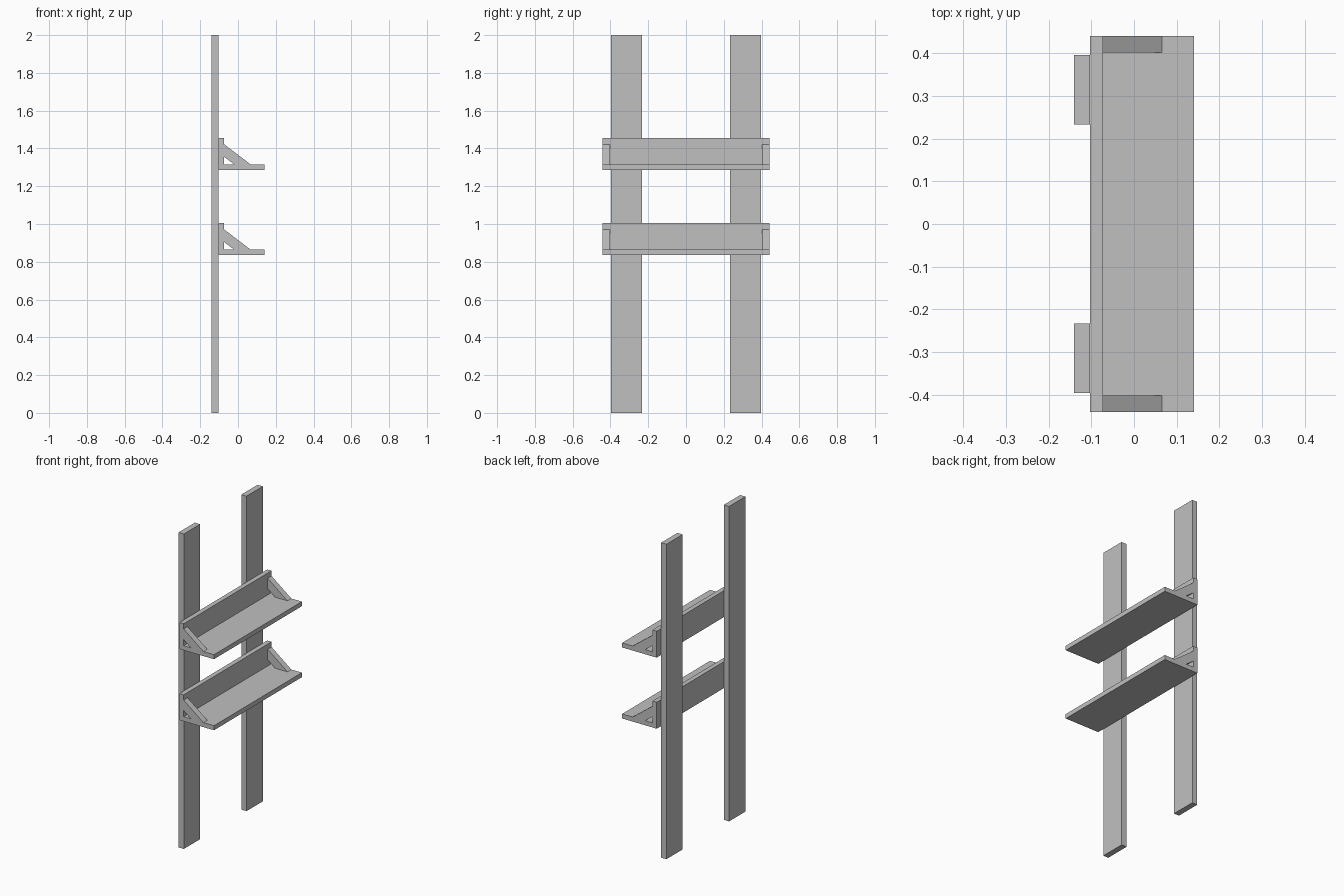
import bpy, bmesh

cube = bpy.data.objects.get("Cube")
if cube:
    bpy.data.objects.remove(cube, do_unlink=True)

grey = bpy.data.materials.new("light_grey")
grey.use_nodes = True
COLOUR = (0.53, 0.53, 0.53, 1)
grey.diffuse_color = COLOUR
grey.node_tree.nodes["Principled BSDF"].inputs["Base Color"].default_value = COLOUR


def extrude_profile(name, profile, y0, y1):
    """Solid from an (x, z) outline swept from y0 to y1."""
    bm = bmesh.new()
    face = bm.faces.new([bm.verts.new((x, y0, z)) for x, z in profile])
    swept = bmesh.ops.extrude_face_region(bm, geom=[face])["geom"]
    bmesh.ops.translate(bm, vec=(0, y1 - y0, 0),
                        verts=[v for v in swept if isinstance(v, bmesh.types.BMVert)])
    bmesh.ops.recalc_face_normals(bm, faces=bm.faces)
    mesh = bpy.data.meshes.new(name)
    bm.to_mesh(mesh)
    bm.free()
    mesh.materials.append(grey)
    obj = bpy.data.objects.new(name, mesh)
    bpy.context.collection.objects.link(obj)
    return obj


def box(name, x0, x1, y0, y1, z0, z1):
    return extrude_profile(name, [(x0, z0), (x1, z0), (x1, z1), (x0, z1)], y0, y1)


BACK, WALL, BOARD, FRONT = -0.14, -0.103, -0.073, 0.14
HALF = 0.441          # half the shelf length
SIDES = (("front", -1), ("rear", 1))

# Two tall uprights
for side, s in SIDES:
    box(side + "_upright", BACK, WALL, s * 0.233, s * 0.396, 0, 2)

# Two shelves, each with a back board and a diagonal brace at both ends
for level, z in (("lower", 0.836), ("upper", 1.287)):
    top = z + 0.029
    box(level + "_shelf", WALL, FRONT, -HALF, HALF, z, top)
    box(level + "_back_board", WALL, BOARD, -HALF, HALF, top, z + 0.168)
    brace = [(BOARD, top + 0.106), (BOARD, top + 0.039),
             (-0.021, top), (0.066, top)]
    for side, s in SIDES:
        extrude_profile(f"{level}_{side}_brace", brace, s * 0.402, s * HALF)
